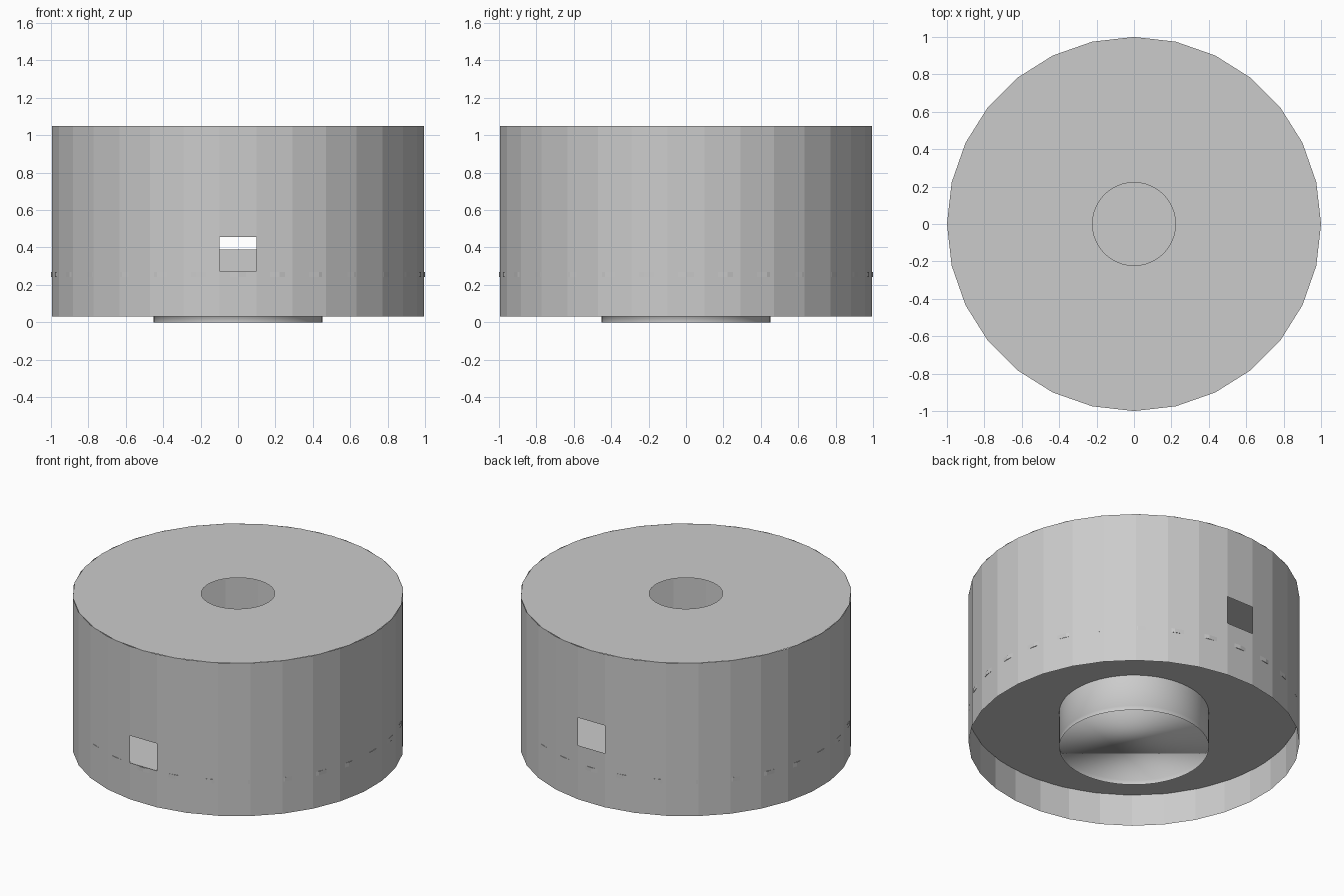
import bpy, bmesh, math

if "Cube" in bpy.data.objects:
    bpy.data.objects.remove(bpy.data.objects["Cube"])

grey = bpy.data.materials.new("light_grey")
grey.diffuse_color = (0.6, 0.6, 0.6, 1)
grey.use_nodes = True
grey.node_tree.nodes["Principled BSDF"].inputs["Base Color"].default_value = grey.diffuse_color


def ring(bm, sides, radius, z, phase=0.0):
    """Circle of vertices; phase is in steps of one side."""
    step = 2 * math.pi / sides
    return [bm.verts.new((radius * math.cos((i + phase) * step),
                          radius * math.sin((i + phase) * step), z))
            for i in range(sides)]


def band(bm, low, high, skip=()):
    """Quads between two rings, leaving out the listed sides."""
    n = len(low)
    for i in range(n):
        if i not in skip:
            j = (i + 1) % n
            bm.faces.new((low[i], low[j], high[j], high[i]))


def finish(bm, name, smooth=False):
    mesh = bpy.data.meshes.new(name)
    bm.to_mesh(mesh)
    bm.free()
    mesh.materials.append(grey)
    obj = bpy.data.objects.new(name, mesh)
    bpy.context.collection.objects.link(obj)
    if smooth:
        bpy.ops.object.select_all(action='DESELECT')
        bpy.context.view_layer.objects.active = obj
        obj.select_set(True)
        bpy.ops.object.shade_smooth_by_angle(angle=math.radians(30))
    return obj


# Drum wall: thin 32-sided sheet, one window in the front and a higher one behind
SIDES = 32
FRONT, BACK = 23, 7          # sides facing -y and +y
levels = [0.03, 0.273, 0.39, 0.455, 0.575, 1.05]
openings = {1: [FRONT], 2: [FRONT, BACK], 3: [BACK]}
bm = bmesh.new()
rings = [ring(bm, SIDES, 1.0, z, 0.5) for z in levels]
for k in range(len(levels) - 1):
    band(bm, rings[k], rings[k + 1], openings.get(k, ()))
for f in bm.faces:
    f.smooth = False
# side i runs from i+0.5 to i+1.5 steps, so its centre is at i+1 steps
finish(bm, "drum_wall")

# Top plate: flat 28-sided sheet with a round hole
bm = bmesh.new()
for loop in (ring(bm, 28, 1.0, 1.05), ring(bm, 48, 0.222, 1.05)):
    for i in range(len(loop)):
        bm.edges.new((loop[i], loop[(i + 1) % len(loop)]))
bmesh.ops.triangle_fill(bm, edges=bm.edges[:], use_beauty=True, normal=(0, 0, 1))
for f in bm.faces:
    f.normal_update()
    if f.normal.z < 0:
        f.normal_flip()
finish(bm, "top_plate")

# Floor disc inside the drum
bm = bmesh.new()
low, high = ring(bm, 28, 1.0, 0.243), ring(bm, 28, 1.0, 0.27)
band(bm, low, high)
bm.faces.new(high)
bm.faces.new(low[::-1])
finish(bm, "floor_disc")

# Foot: smooth round sheet below the floor with a slightly recessed underside
bm = bmesh.new()
rim, base, top = (ring(bm, 64, 0.452, z) for z in (0.0, 0.03, 0.245))
band(bm, rim, base)
band(bm, base, top)
bm.faces.new(base[::-1])
finish(bm, "foot", smooth=True)
